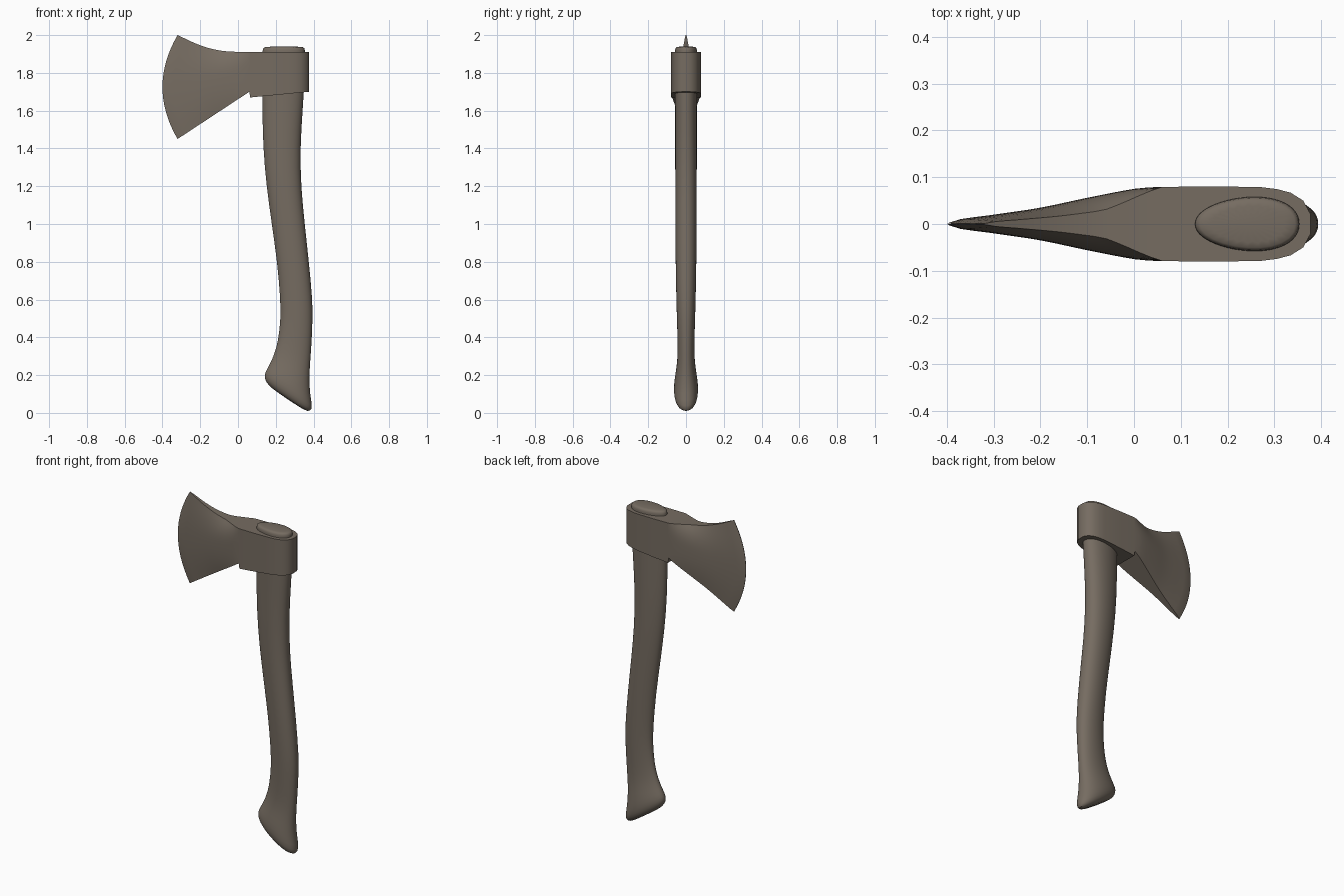
import bpy, bmesh, math

if "Cube" in bpy.data.objects:
    bpy.data.objects.remove(bpy.data.objects["Cube"])

mat = bpy.data.materials.new("grey brown")
mat.diffuse_color = (0.18, 0.15, 0.12, 1)
mat.use_nodes = True
mat.node_tree.nodes["Principled BSDF"].inputs["Base Color"].default_value = mat.diffuse_color


def loft(name, rings, angle):
    """Skin a list of closed rings and cap both ends."""
    bm = bmesh.new()
    vs = [[bm.verts.new(p) for p in r] for r in rings]
    n = len(rings[0])
    for a, b in zip(vs, vs[1:]):
        for i in range(n):
            j = (i + 1) % n
            bm.faces.new((a[i], a[j], b[j], b[i]))
    bm.faces.new(vs[0])
    bm.faces.new(vs[-1])
    bmesh.ops.recalc_face_normals(bm, faces=bm.faces)
    me = bpy.data.meshes.new(name)
    bm.to_mesh(me)
    bm.free()
    me.materials.append(mat)
    ob = bpy.data.objects.new(name, me)
    bpy.context.collection.objects.link(ob)
    bpy.ops.object.select_all(action='DESELECT')
    bpy.context.view_layer.objects.active = ob
    ob.select_set(True)
    bpy.ops.object.shade_smooth_by_angle(angle=math.radians(angle))
    return ob


def interp(pts, x):
    """Smoothed interpolation through (x, y) points."""
    if x <= pts[0][0]:
        return pts[0][1]
    for i in range(len(pts) - 1):
        (x0, y0), (x1, y1) = pts[i], pts[i + 1]
        if x <= x1:
            def slope(k):
                a, b = pts[max(k - 1, 0)], pts[min(k + 1, len(pts) - 1)]
                return (b[1] - a[1]) / (b[0] - a[0])
            h, t = x1 - x0, (x - x0) / (x1 - x0)
            return (y0 * (1 + 2 * t) * (1 - t) ** 2 + slope(i) * h * t * (1 - t) ** 2
                    + y1 * t * t * (3 - 2 * t) - slope(i + 1) * h * t * t * (1 - t))
    return pts[-1][1]


# handle: rings as left x, left z, right x, right z, half depth
H = [(.19, .122, .355, .008, .035), (.158, .148, .385, .008, .052),
     (.137, .185, .396, .03, .064), (.142, .215, .382, .1, .064),
     (.163, .25, .378, .18, .055), (.188, .3, .382, .26, .045),
     (.213, .38, .390, .36, .044), (.225, .5, .396, .5, .048),
     (.224, .6, .395, .6, .051), (.207, .8, .376, .8, .055),
     (.178, 1, .354, 1, .056), (.150, 1.2, .334, 1.2, .057),
     (.132, 1.4, .330, 1.4, .057), (.128, 1.6, .343, 1.6, .057),
     (.128, 1.75, .353, 1.75, .058), (.128, 1.915, .356, 1.915, .059),
     (.131, 1.932, .354, 1.932, .057), (.145, 1.94, .343, 1.94, .047)]
rings = []
for xl, zl, xr, zr, hy in H:
    ring = []
    for i in range(24):
        a = 2 * math.pi * i / 24
        c, s = math.cos(a), math.sin(a)
        f = (1 + c) / 2
        y = hy * math.copysign(abs(s) ** 0.92, s) * (1 + 0.14 * c)
        ring.append((xl + (xr - xl) * f, y, zl + (zr - zl) * f))
    rings.append(ring)
handle = loft("handle", rings, 60)
sub = handle.modifiers.new("smooth", 'SUBSURF')
sub.levels = sub.render_levels = 1

# axe head: outline and thickness curves along x
TOP = [(-.32, 2.0), (-.2, 1.946), (-.1, 1.919), (0, 1.911), (.06, 1.91), (.38, 1.91)]
THICK = [(-.4, .0), (-.385, .008), (-.3, .020), (-.2, .035), (-.1, .056),
         (0, .075), (.05, .079), (.27, .079), (.335, .067), (.362, .05), (.377, .022)]
ROWS = 16
cols = [(k / 16, None) for k in range(17)]
cols += [(1, x) for x in (.065, .16, .27, .305, .335, .362, .377)]
rings = []
for u, bx in cols:
    side = []
    for r in range(ROWS + 1):
        t = r / ROWS
        if bx is None:
            # blade fans out from the eye to the curved cutting edge
            e = -.4 + .08 * (2 * t - 1) ** 2
            x = e + (.06 - e) * u
            xs = -.32 + .38 * u
            zb, zt = 1.45 + .25 * u, interp(TOP, xs)
            depth = interp(THICK, -.4 + .46 * u)
            thin = 1 - .5 * max(0, 2 * t - 1) ** 3 * min(1, (1 - u) * 3)
            thin *= 1 - .25 * max(0, 1 - 2 * t) ** 3 * (1 - u)
            y = max(.0012, depth * thin)
        else:
            x, y = bx, interp(THICK, bx)
            zb, zt = 1.67 + .03 * (bx - .065) / .31, 1.91
        side.append((x, y, zb + (zt - zb) * t))
    rings.append(side + [(x, -y, z) for x, y, z in reversed(side)])
loft("axe_head", rings, 35)
